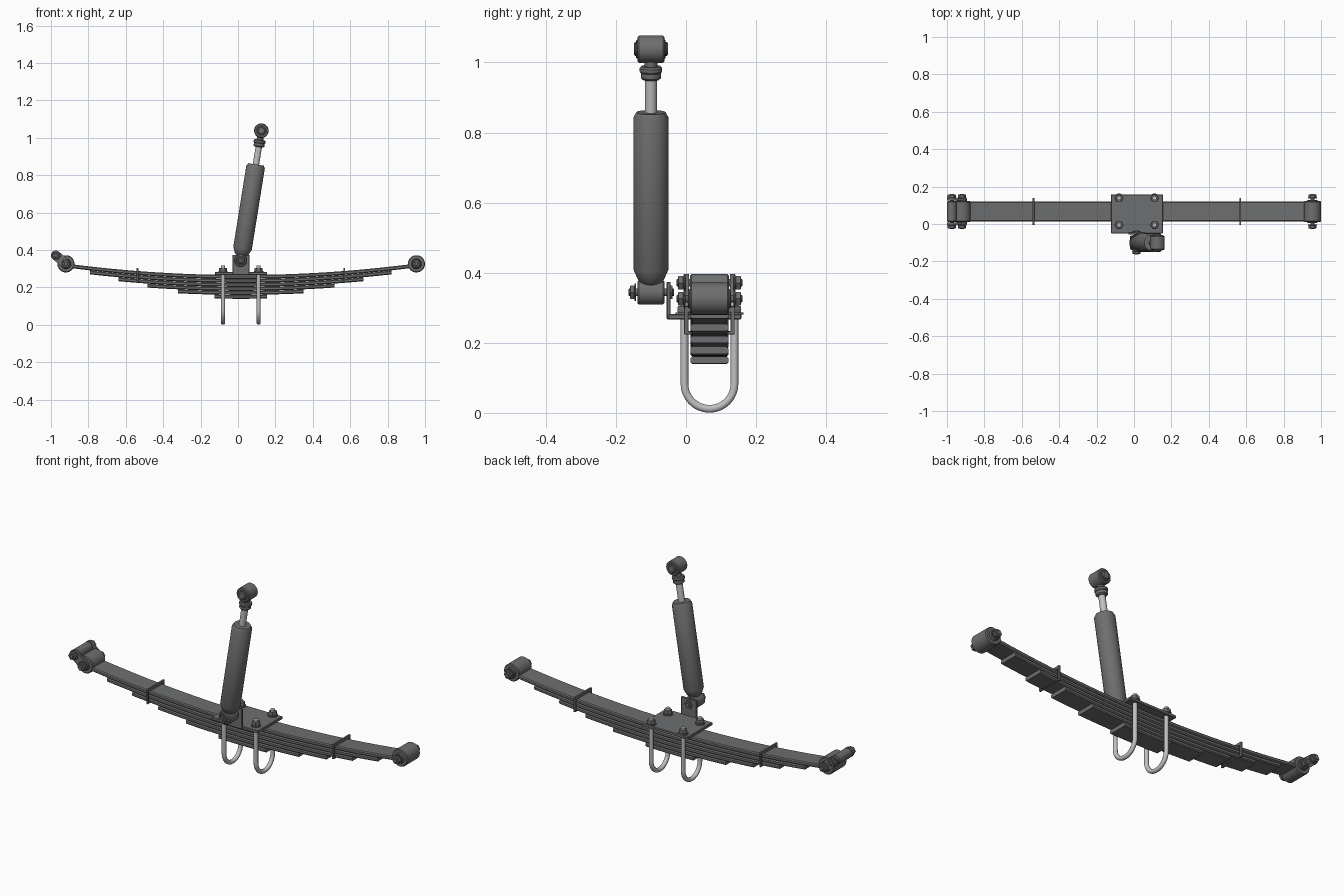
import bpy, bmesh, math
from mathutils import Vector, Matrix

if "Cube" in bpy.data.objects:
    bpy.data.objects.remove(bpy.data.objects["Cube"], do_unlink=True)


def material(name, value):
    m = bpy.data.materials.new(name)
    m.use_nodes = True
    colour = (value, value * 1.01, value * 1.03, 1)
    m.diffuse_color = colour
    m.node_tree.nodes["Principled BSDF"].inputs["Base Color"].default_value = colour
    return m


DARK = material("dark_steel", 0.155)
LIGHT = material("bright_steel", 0.52)
CX, CY = 0.015, 0.067          # centre of the leaf pack
made = []


def finish(name, bm, mat):
    bmesh.ops.recalc_face_normals(bm, faces=bm.faces)
    me = bpy.data.meshes.new(name)
    bm.to_mesh(me)
    bm.free()
    me.materials.append(mat)
    ob = bpy.data.objects.new(name, me)
    bpy.context.collection.objects.link(ob)
    made.append(ob)
    return ob


def skin(bm, rings):
    """Join rings of points into a closed, capped tube."""
    rows = [[bm.verts.new(p) for p in ring] for ring in rings]
    for a, b in zip(rows, rows[1:]):
        for i in range(len(a)):
            j = (i + 1) % len(a)
            bm.faces.new((a[i], a[j], b[j], b[i]))
    bm.faces.new(rows[0])
    bm.faces.new(rows[-1])


def lathe(name, profile, origin=(0, 0, 0), axis=(0, 0, 1), sides=32, mat=DARK):
    """Revolve (radius, distance) pairs around an axis."""
    place = Matrix.Translation(origin) @ Vector(axis).to_track_quat('Z', 'Y').to_matrix().to_4x4()
    turns = [2 * math.pi * i / sides for i in range(sides)]
    bm = bmesh.new()
    skin(bm, [[place @ Vector((r * math.cos(t), r * math.sin(t), s)) for t in turns]
              for r, s in profile])
    return finish(name, bm, mat)


def barrel(name, x, z, r, y0, y1, sides=32, edge=0.004):
    """Cylinder along y with softened rims."""
    return lathe(name, [(r - edge, y0), (r, y0 + edge), (r, y1 - edge), (r - edge, y1)],
                 (x, 0, z), (0, 1, 0), sides)


def box(name, lo, hi, bevel=0.0):
    bm = bmesh.new()
    bmesh.ops.create_cube(bm, size=1)
    for v in bm.verts:
        v.co = [(a + b) / 2 + c * (b - a) for a, b, c in zip(lo, hi, v.co)]
    if bevel:
        bmesh.ops.bevel(bm, geom=bm.edges[:], offset=bevel, segments=1, affect='EDGES')
    return finish(name, bm, DARK)


def cross_bolt(name, x, z, y0, y1, head=0.016):
    """Bolt along y with hex head, hex nut, washers and a short thread end."""
    barrel(name + "_shank", x, z, 0.011, y0 - 0.004, y1 + 0.004, 16, 0.002)
    barrel(name + "_head", x, z, 0.022, y0, y0 + head, 6, 0.002)
    barrel(name + "_nut", x, z, 0.022, y1 - head, y1, 6, 0.002)
    barrel(name + "_head_washer", x, z, 0.025, y0 + head, y0 + head + 0.005, 24, 0.001)
    barrel(name + "_nut_washer", x, z, 0.025, y1 - head - 0.005, y1 - head, 24, 0.001)


# Curved leaves, stacked from longest to shortest
def leaf_z(level, dx):
    return 0.256 - 0.0213 * level + 0.07 * dx * dx


def leaf(level, half):
    w, t, c = 0.054, 0.0103, 0.005
    section = [(-w, -t + c), (-w + c, -t), (w - c, -t), (w, -t + c),
               (w, t - c), (w - c, t), (-w + c, t), (-w, t - c)]
    steps = 32
    rings = []
    for i in range(steps + 1):
        dx = half * (2 * i / steps - 1)
        rings.append([(CX + dx, CY + y, leaf_z(level, dx) + z) for y, z in section])
    bm = bmesh.new()
    skin(bm, rings)
    finish(f"spring_leaf_{level + 1}", bm, DARK)


for level, half in enumerate((0.925, 0.805, 0.655, 0.5, 0.335, 0.141)):
    leaf(level, half)

# Rolled eyes with bushings
EYE_Z = 0.326
EYES = {"right": -0.92, "left": 0.954}
for side, x in EYES.items():
    barrel(side + "_eye", x, EYE_Z, 0.046, CY - 0.055, CY + 0.055)
    barrel(side + "_eye_bushing", x, EYE_Z, 0.028, CY - 0.062, CY + 0.062)
    cross_bolt(side + "_eye_bolt", x, EYE_Z, CY - 0.09, CY + 0.09)

# Shackle: upper bushing, bolt and two link plates
TOP = Vector((-0.974, 0.371))
barrel("shackle_bushing", TOP.x, TOP.y, 0.025, CY - 0.055, CY + 0.055)
cross_bolt("shackle_bolt", TOP.x, TOP.y, CY - 0.09, CY + 0.09)
low = Vector((EYES["right"], EYE_Z))
lean = math.atan2(TOP.y - low.y, TOP.x - low.x)
outline = []
for centre, start in ((TOP, lean - math.pi / 2), (low, lean + math.pi / 2)):
    for i in range(13):
        a = start + math.pi * i / 12
        outline.append((centre.x + 0.026 * math.cos(a), centre.y + 0.026 * math.sin(a)))
for side, y in (("front", CY - 0.069), ("back", CY + 0.059)):
    bm = bmesh.new()
    skin(bm, [[(x, yy, z) for x, z in outline] for yy in (y, y + 0.01)])
    finish(side + "_shackle_plate", bm, DARK)

# Rebound clips: slim frames wrapped round the upper leaves
for side, sign in (("right", -1), ("left", 1)):
    x = CX + sign * 0.553
    x0, x1 = x - 0.005, x + 0.005
    zt, zb = 0.303, 0.224
    for part, y0, y1, z0, z1 in (("top", -0.072, 0.072, zt - 0.016, zt),
                                 ("bottom", -0.072, 0.072, zb, zb + 0.009),
                                 ("front", -0.072, -0.06, zb, zt),
                                 ("back", 0.06, 0.072, zb, zt)):
        box(f"{side}_clip_{part}", (x0, CY + y0, z0), (x1, CY + y1, z1), 0.001)

# Clamp plate with upright damper tab
box("clamp_plate", (-0.123, -0.05, 0.267), (0.155, 0.158, 0.282), 0.002)
box("damper_tab", (-0.03, -0.055, 0.267), (0.061, -0.044, 0.374), 0.002)

# U-bolts with nuts
REACH, ROD = 0.0715, 0.0115
for side, sign in (("right", -1), ("left", 1)):
    x = CX + sign * 0.095
    bend = REACH + ROD
    path = [(x, CY - REACH, 0.316)]
    for i in range(17):
        a = math.pi * (1 + i / 16)
        path.append((x, CY + REACH * math.cos(a), bend + REACH * math.sin(a)))
    path.append((x, CY + REACH, 0.316))
    cu = bpy.data.curves.new(side + "_u_bolt", 'CURVE')
    cu.dimensions = '3D'
    cu.bevel_depth = ROD
    cu.bevel_resolution = 3
    cu.use_fill_caps = True
    spline = cu.splines.new('POLY')
    spline.points.add(len(path) - 1)
    for p, co in zip(spline.points, path):
        p.co = (*co, 1)
    cu.materials.append(LIGHT)
    bpy.context.collection.objects.link(bpy.data.objects.new(side + "_u_bolt", cu))
    for end, y in (("front", CY - REACH), ("back", CY + REACH)):
        lathe(f"{side}_{end}_u_bolt_washer", [(0.025, 0.281), (0.025, 0.287)], (x, y, 0), sides=24)
        lathe(f"{side}_{end}_u_bolt_nut",
              [(0.021, 0.286), (0.022, 0.288), (0.022, 0.302), (0.02, 0.305)], (x, y, 0), sides=6)

# Damper, leaning along its own axis
DY = -0.1
foot, head = Vector((0.014, DY, 0.344)), Vector((0.125, DY, 1.038))
axis = head - foot
barrel("damper_lower_bushing", foot.x, foot.z, 0.035, DY - 0.038, DY + 0.038)
cross_bolt("damper_lower_bolt", foot.x, foot.z, DY - 0.06, DY + 0.062, 0.013)
lathe("damper_body", [(0.02, 0.02), (0.036, 0.034), (0.05, 0.066), (0.05, 0.505),
                      (0.042, 0.52), (0.02, 0.52)], foot, axis, 40)
lathe("damper_rod", [(0.017, 0.5), (0.017, 0.64)], foot, axis, 24, LIGHT)
lathe("damper_collar", [(0.023, 0.614), (0.029, 0.62), (0.029, 0.634), (0.032, 0.638),
                        (0.032, 0.648), (0.028, 0.653), (0.018, 0.653), (0.018, 0.69)],
      foot, axis)
barrel("damper_upper_bushing", head.x, head.z, 0.039, DY - 0.038, DY + 0.038)
barrel("damper_upper_sleeve", head.x, head.z, 0.02, DY - 0.049, DY + 0.049)
barrel("damper_upper_washer", head.x, head.z, 0.027, DY - 0.042, DY + 0.042, 32, 0.002)

# Smooth round parts while keeping edges sharp
bpy.ops.object.select_all(action='DESELECT')
for ob in made:
    ob.select_set(True)
bpy.context.view_layer.objects.active = made[0]
bpy.ops.object.shade_smooth_by_angle(angle=math.radians(30))
